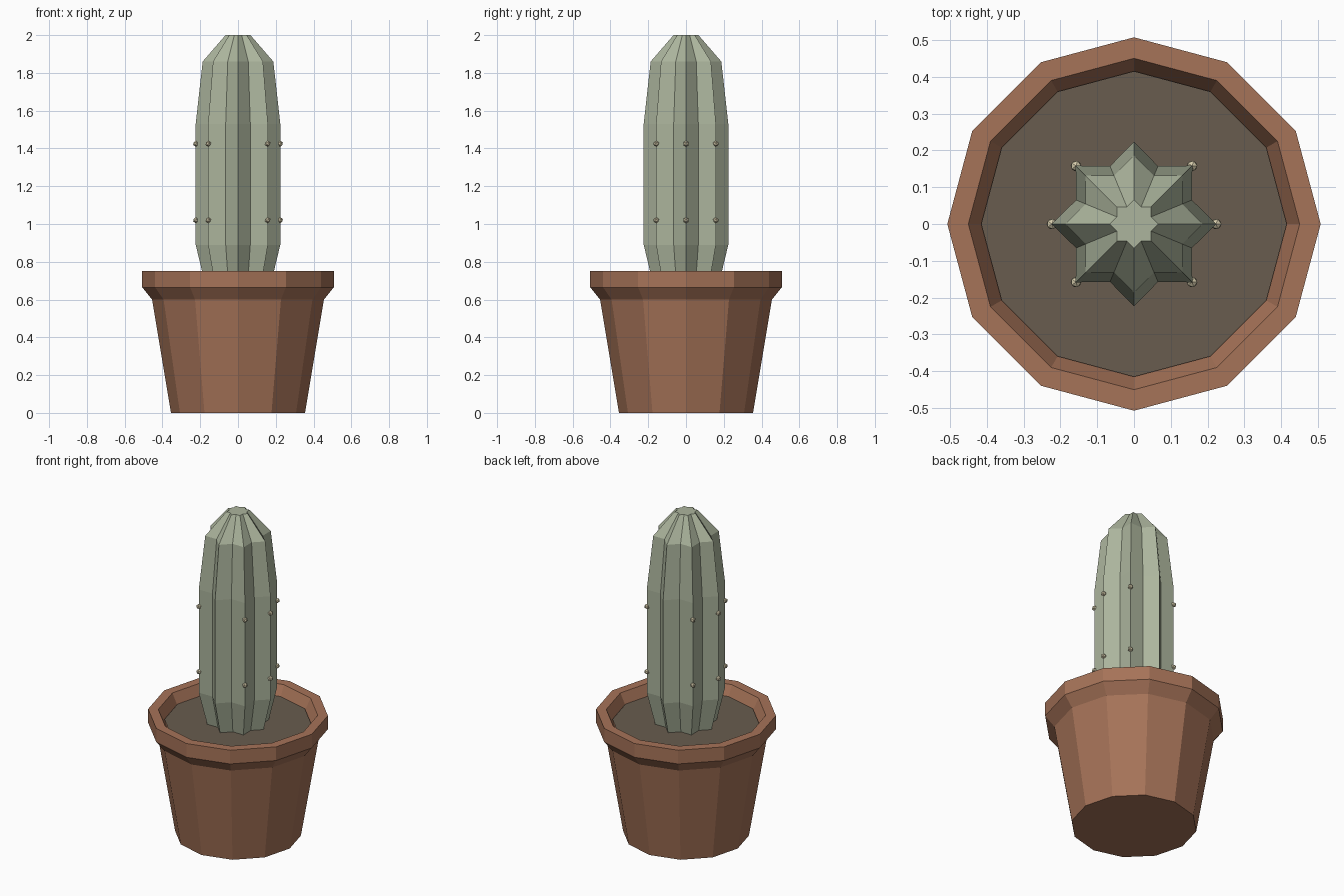
import bpy, bmesh, math

if "Cube" in bpy.data.objects:
    bpy.data.objects.remove(bpy.data.objects["Cube"])


def material(name, srgb):
    m = bpy.data.materials.new(name)
    lin = [((c / 255 + 0.055) / 1.055) ** 2.4 for c in srgb]
    m.diffuse_color = (*lin, 1)
    m.use_nodes = True
    m.node_tree.nodes["Principled BSDF"].inputs["Base Color"].default_value = m.diffuse_color
    return m


TERRACOTTA = material("terracotta", (166, 115, 88))
SOIL = material("dark soil", (104, 92, 78))
GREEN = material("cactus green", (172, 181, 157))
CREAM = material("spine cream", (214, 204, 172))


def finish(bm, name, mat):
    bmesh.ops.recalc_face_normals(bm, faces=bm.faces)
    mesh = bpy.data.meshes.new(name)
    bm.to_mesh(mesh)
    bm.free()
    mesh.materials.append(mat)
    ob = bpy.data.objects.new(name, mesh)
    bpy.context.collection.objects.link(ob)
    return ob


def loft(name, mat, profile, sides, valley=1.0):
    """Stack rings of (radius, z); every second corner is scaled by valley."""
    bm = bmesh.new()
    rings = []
    for r, z in profile:
        ring = []
        for i in range(sides):
            a = 2 * math.pi * i / sides
            k = r * (valley if i % 2 else 1)
            ring.append(bm.verts.new((k * math.cos(a), k * math.sin(a), z)))
        rings.append(ring)
    for lo, hi in zip(rings, rings[1:]):
        for i in range(sides):
            j = (i + 1) % sides
            bm.faces.new((lo[i], lo[j], hi[j], hi[i]))
    bm.faces.new(rings[0])
    bm.faces.new(rings[-1])
    return finish(bm, name, mat)


# Pot: tapered wall, flared rim, inner wall and a hidden floor
loft("pot", TERRACOTTA, [(0.355, 0), (0.455, 0.6), (0.507, 0.665), (0.507, 0.75),
                         (0.45, 0.75), (0.411, 0.67)], 12)

# Soil disc inside the rim
loft("soil", SOIL, [(0.405, 0.672), (0.415, 0.69)], 12)

# Ribbed cactus stem with eight ribs
loft("cactus_stem", GREEN, [(0.172, 0.675), (0.224, 0.89), (0.224, 1.53),
                            (0.187, 1.86), (0.066, 2.0)], 16, 0.76)

# Spine buds on the six ribs that are not on the y axis
bm = bmesh.new()
for deg in (0, 45, 135, 180, 225, 315):
    a = math.radians(deg)
    for z in (1.02, 1.425):
        new = bmesh.ops.create_icosphere(bm, subdivisions=1, radius=0.016)["verts"]
        bmesh.ops.translate(bm, verts=new,
                            vec=(0.223 * math.cos(a), 0.223 * math.sin(a), z))
finish(bm, "spine_buds", CREAM)
